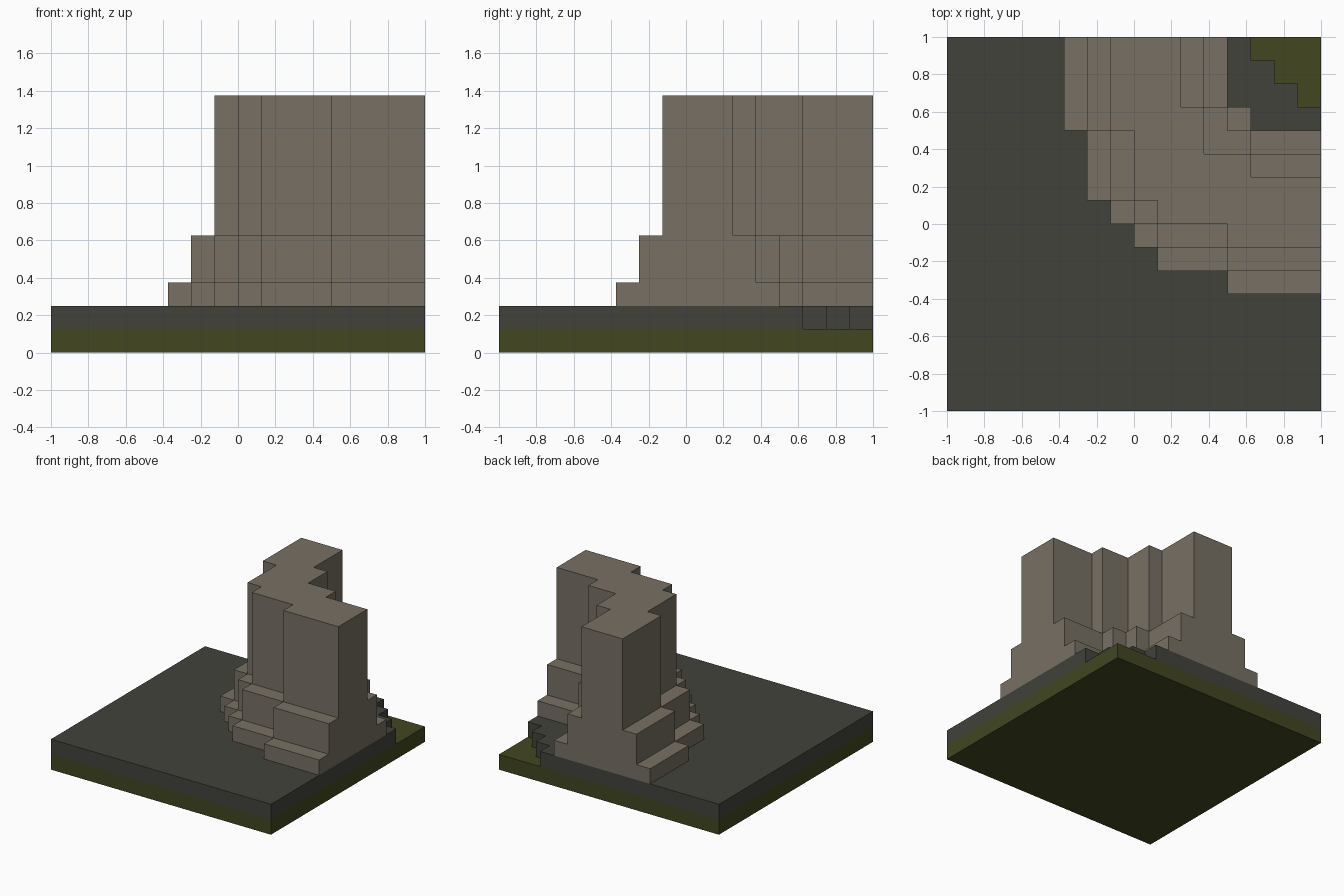
import bpy
import bmesh

if "Cube" in bpy.data.objects:
    bpy.data.objects.remove(bpy.data.objects["Cube"], do_unlink=True)

U = 0.125  # block size


def srgb(*rgb):
    return tuple(((c / 255 + 0.055) / 1.055) ** 2.4 for c in rgb) + (1.0,)


def material(name, color):
    mat = bpy.data.materials.new(name)
    mat.use_nodes = True
    mat.diffuse_color = color
    bsdf = mat.node_tree.nodes["Principled BSDF"]
    bsdf.inputs["Base Color"].default_value = color
    bsdf.inputs["Roughness"].default_value = 0.9
    return mat


stone = material("stone", srgb(119, 112, 100))
slate = material("dark slate", srgb(66, 66, 60))
moss = material("moss green", srgb(66, 71, 33))


def mirrored(half):
    """Complete a stepped line by reflecting it over the x = y diagonal."""
    flip = [(y, x) for x, y in reversed(half)]
    return half + (flip[1:] if flip[0] == half[-1] else flip)


def slab(name, outline, z0, z1, mat):
    """Extrude an outline given in block units."""
    bm = bmesh.new()
    face = bm.faces.new([bm.verts.new((x * U, y * U, z0 * U)) for x, y in outline])
    top = bmesh.ops.extrude_face_region(bm, geom=[face], use_keep_orig=True)
    verts = [g for g in top["geom"] if isinstance(g, bmesh.types.BMVert)]
    bmesh.ops.translate(bm, verts=verts, vec=(0, 0, (z1 - z0) * U))
    bmesh.ops.recalc_face_normals(bm, faces=bm.faces)
    mesh = bpy.data.meshes.new(name)
    bm.to_mesh(mesh)
    bm.free()
    mesh.materials.append(mat)
    obj = bpy.data.objects.new(name, mesh)
    bpy.context.collection.objects.link(obj)


# Ground: moss bed, and a slate layer with a stepped pool cut from its corner
slab("moss_bed", [(-8, -8), (8, -8), (8, 8), (-8, 8)], 0, 1, moss)
pool_edge = mirrored([(5, 8), (5, 7), (6, 7), (6, 6)])
slab("slate_ground", pool_edge + [(8, -8), (-8, -8), (-8, 8)], 1, 2, slate)

# Curved wall in three tiers: half of the outer line, half of the inner line
tiers = [
    ("wall_foot", 2, 3,
     [(-3, 8), (-3, 4), (-2, 4), (-2, 1), (-1, 1), (-1, 0), (0, 0)],
     [(4, 8), (4, 5), (5, 5)]),
    ("wall_plinth", 3, 5,
     [(-2, 8), (-2, 4), (-1, 4), (-1, 1), (0, 1), (0, 0)],
     [(3, 8), (3, 5), (4, 5), (4, 4)]),
    ("wall_shaft", 5, 11,
     [(-1, 8), (-1, 4), (0, 4), (0, 1), (1, 1)],
     [(2, 8), (2, 5), (3, 5), (3, 3)]),
]
for name, z0, z1, outer, inner in tiers:
    slab(name, mirrored(outer) + mirrored(inner)[::-1], z0, z1, stone)
